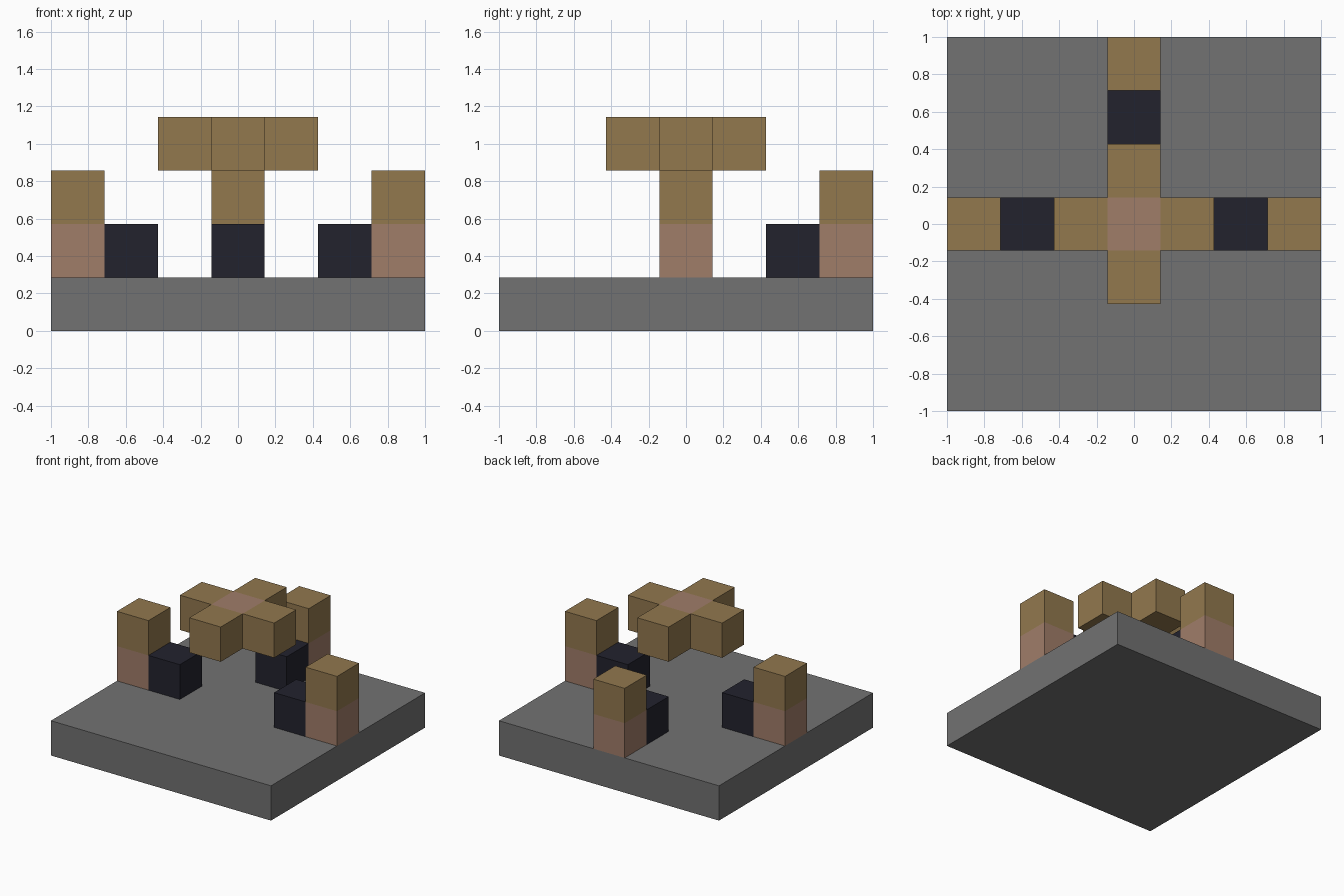
import bpy
import bmesh
from mathutils import Vector, Matrix

if "Cube" in bpy.data.objects:
    bpy.data.objects.remove(bpy.data.objects["Cube"], do_unlink=True)

U = 2 / 7  # edge length of one block


def material(name, rgb):
    mat = bpy.data.materials.new(name)
    mat.use_nodes = True
    colour = (*rgb, 1)
    mat.diffuse_color = colour
    mat.node_tree.nodes["Principled BSDF"].inputs["Base Color"].default_value = colour
    return mat


grey = material("stone grey", (0.168, 0.168, 0.168))
tan = material("tan", (0.287, 0.188, 0.076))
pink = material("dusty pink", (0.352, 0.205, 0.141))
dark = material("dark navy", (0.016, 0.016, 0.027))


def blocks(name, cells, mats, pick=lambda c: 0, size=(1, 1, 1)):
    """Join boxes centred at grid cells, without the walls between them."""
    bm = bmesh.new()
    for cell in cells:
        made = bmesh.ops.create_cube(bm, size=1, matrix=Matrix.Translation(cell) @ Matrix.Diagonal((*size, 1)))
        for face in {f for v in made["verts"] for f in v.link_faces}:
            face.material_index = pick(cell)
    bm.normal_update()
    taken = set(cells)
    inner = []
    for face in bm.faces:
        beyond = face.calc_center_median() + face.normal / 2
        behind = face.calc_center_median() - face.normal / 2
        if size == (1, 1, 1) and tuple(round(v) for v in beyond) in taken \
                and tuple(round(v) for v in behind) in taken:
            inner.append(face)
    bmesh.ops.delete(bm, geom=inner, context="FACES")
    bmesh.ops.remove_doubles(bm, verts=bm.verts, dist=0.001)
    # cell heights are counted from the base layer at zero
    bmesh.ops.translate(bm, verts=bm.verts, vec=Vector((0, 0, 0.5)))
    bmesh.ops.scale(bm, verts=bm.verts, vec=(U, U, U))
    mesh = bpy.data.meshes.new(name)
    bm.to_mesh(mesh)
    bm.free()
    for mat in mats:
        mesh.materials.append(mat)
    obj = bpy.data.objects.new(name, mesh)
    bpy.context.scene.collection.objects.link(obj)
    return obj


# Square slab
blocks("base_slab", [(0, 0, 0)], [grey], size=(7, 7, 1))

# Two-block posts on three sides, each with a dark block on its inner side
for side, (x, y) in {"left": (1, 0), "right": (-1, 0), "back": (0, 1)}.items():
    blocks(side + "_post", [(3 * x, 3 * y, z) for z in (1, 2)], [pink, tan],
           pick=lambda c: c[2] - 1)
    blocks(side + "_dark_block", [(2 * x, 2 * y, 1)], [dark])

# Floating cross with a pink centre
cross = [(0, 0, 3), (1, 0, 3), (-1, 0, 3), (0, 1, 3), (0, -1, 3)]
blocks("floating_cross", cross, [tan, pink], pick=lambda c: int(c[:2] == (0, 0)))
